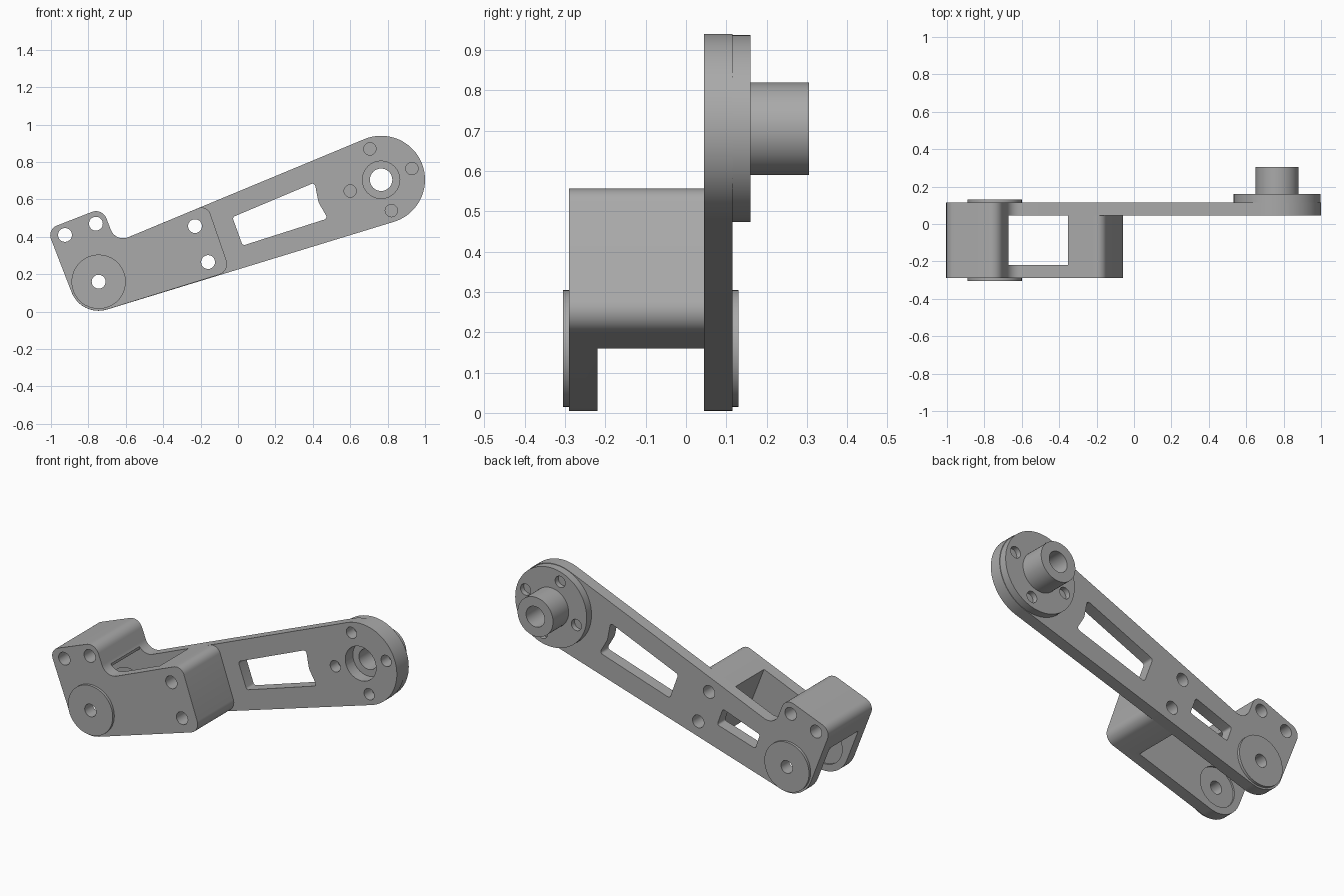
import bpy, bmesh, math
from mathutils import Vector

if "Cube" in bpy.data.objects:
    bpy.data.objects.remove(bpy.data.objects["Cube"], do_unlink=True)

grey = bpy.data.materials.new("plain grey")
grey.use_nodes = True
grey.diffuse_color = (0.4, 0.4, 0.4, 1)
grey.node_tree.nodes["Principled BSDF"].inputs["Base Color"].default_value = (0.4, 0.4, 0.4, 1)


def rounded(corners, steps=10):
    """Outline from (x, z, fillet radius) corners."""
    out = []
    for i, (x, z, r) in enumerate(corners):
        p = Vector((x, z))
        if r == 0:
            out.append(p)
            continue
        a = (Vector(corners[i - 1][:2]) - p).normalized()
        b = (Vector(corners[(i + 1) % len(corners)][:2]) - p).normalized()
        half = a.angle(b) / 2
        centre = p + (a + b).normalized() * (r / math.sin(half))
        start = p + a * (r / math.tan(half)) - centre
        end = p + b * (r / math.tan(half)) - centre
        sweep = math.atan2(start.x * end.y - start.y * end.x, start.dot(end))
        for k in range(steps + 1):
            t = sweep * k / steps
            c, s = math.cos(t), math.sin(t)
            out.append(centre + Vector((c * start.x - s * start.y, s * start.x + c * start.y)))
    return out


def extrude(name, outline, y0, y1):
    """Solid prism of an x-z outline between two depths."""
    bm = bmesh.new()
    face = bm.faces.new([bm.verts.new((p[0], y0, p[1])) for p in outline])
    new = bmesh.ops.extrude_face_region(bm, geom=[face])["geom"]
    bmesh.ops.translate(bm, vec=(0, y1 - y0, 0),
                        verts=[v for v in new if isinstance(v, bmesh.types.BMVert)])
    bmesh.ops.recalc_face_normals(bm, faces=bm.faces)
    mesh = bpy.data.meshes.new(name)
    bm.to_mesh(mesh)
    bm.free()
    mesh.materials.append(grey)
    obj = bpy.data.objects.new(name, mesh)
    bpy.context.collection.objects.link(obj)
    return obj


def arc(centre, r, a0, a1, n):
    return [(centre[0] + r * math.cos(math.radians(a0 + (a1 - a0) * i / n)),
             centre[1] + r * math.sin(math.radians(a0 + (a1 - a0) * i / n))) for i in range(n + 1)]


def cylinder(name, centre, r, y0, y1, n=48):
    return extrude(name, arc(centre, r, 0, 360, n)[:-1], y0, y1)


def combine(obj, other, operation="DIFFERENCE"):
    other.hide_render = True
    mod = obj.modifiers.new("bool", "BOOLEAN")
    mod.operation, mod.solver, mod.object = operation, "EXACT", other
    bpy.context.view_layer.objects.active = obj
    bpy.ops.object.modifier_apply(modifier=mod.name)
    bpy.data.objects.remove(other, do_unlink=True)


def drill(obj, centres, r, y0=-1, y1=1):
    for c in centres:
        combine(obj, cylinder("cutter", c, r, y0, y1, 32))


pivot, hub_centre = (-0.745, 0.16), (0.765, 0.705)
screw_holes = [(-0.925, 0.41), (-0.76, 0.47), (-0.23, 0.457), (-0.16, 0.265)]
hub_holes = [(0.705, 0.87), (0.93, 0.765), (0.82, 0.54), (0.6, 0.645)]

# Shared outline of the pivot end, running from lower left to the inner notch
pivot_end = [(-0.838, -0.031, 0.155), (-1.02, 0.44, 0.055),
             (-0.725, 0.555, 0.06), (-0.654, 0.37, 0.07)]

# Back arm with its rounded hub end and windows
hub_end = [(x, z, 0) for x, z in arc(hub_centre, 0.235, 112, -73, 40)]
back_arm = extrude("back_arm", rounded(pivot_end + hub_end), 0.045, 0.115)
big_window = [(-0.03, 0.505, 0.015), (0.41, 0.69, 0.015), (0.43, 0.585, 0.04),
              (0.48, 0.498, 0.015), (0.025, 0.353, 0.015)]
small_window = [(-0.32, 0.38, 0.012), (-0.56, 0.295, 0.012),
                (-0.53, 0.205, 0.012), (-0.283, 0.28, 0.012)]
for window in (big_window, small_window):
    combine(back_arm, extrude("cutter", rounded(window, 5), -1, 1))
drill(back_arm, hub_holes, 0.033)
drill(back_arm, [hub_centre], 0.1)
drill(back_arm, [pivot], 0.115, 0, 0.055)

# Front bracket: cheek plate with two spacer blocks reaching the arm
front_bracket = extrude("front_bracket", rounded(
    pivot_end + [(-0.165, 0.573, 0.05), (-0.042, 0.216, 0.06)]), -0.29, 0.045)
cavity = [(-1.1, 0.245), (-0.672, 0.405), (-0.665, 0.7), (-0.433, 0.7),
          (-0.355, 0.5), (-0.22, 0.155), (-0.12, -0.1), (-1.1, -0.1)]
combine(front_bracket, extrude("cutter", cavity, -0.22, 0.1))
drill(front_bracket, [pivot], 0.115, -0.23, 0.1)

# Pivot discs on both outer faces
front_disc = cylinder("front_pivot_disc", pivot, 0.145, -0.305, -0.29)
back_disc = cylinder("back_pivot_disc", pivot, 0.145, 0.115, 0.13)

# Holes shared by both sides of the pivot end
for part in (back_arm, front_bracket):
    drill(part, screw_holes, 0.037)
for part in (back_arm, front_bracket, front_disc, back_disc):
    drill(part, [pivot], 0.037)

# Hub flange with hollow boss and blind bolt holes
hub = cylinder("hub_flange", hub_centre, 0.232, 0.115, 0.16, 72)
combine(hub, cylinder("hub_boss", hub_centre, 0.115, 0.13, 0.305), "UNION")
drill(hub, [hub_centre], 0.06)
drill(hub, hub_holes, 0.033, 0.13, 1)

# Smooth round walls, crisp rims
bpy.ops.object.select_all(action="DESELECT")
for part in (back_arm, front_bracket, front_disc, back_disc, hub):
    part.select_set(True)
    bpy.context.view_layer.objects.active = part
bpy.ops.object.shade_smooth_by_angle(angle=math.radians(30))
